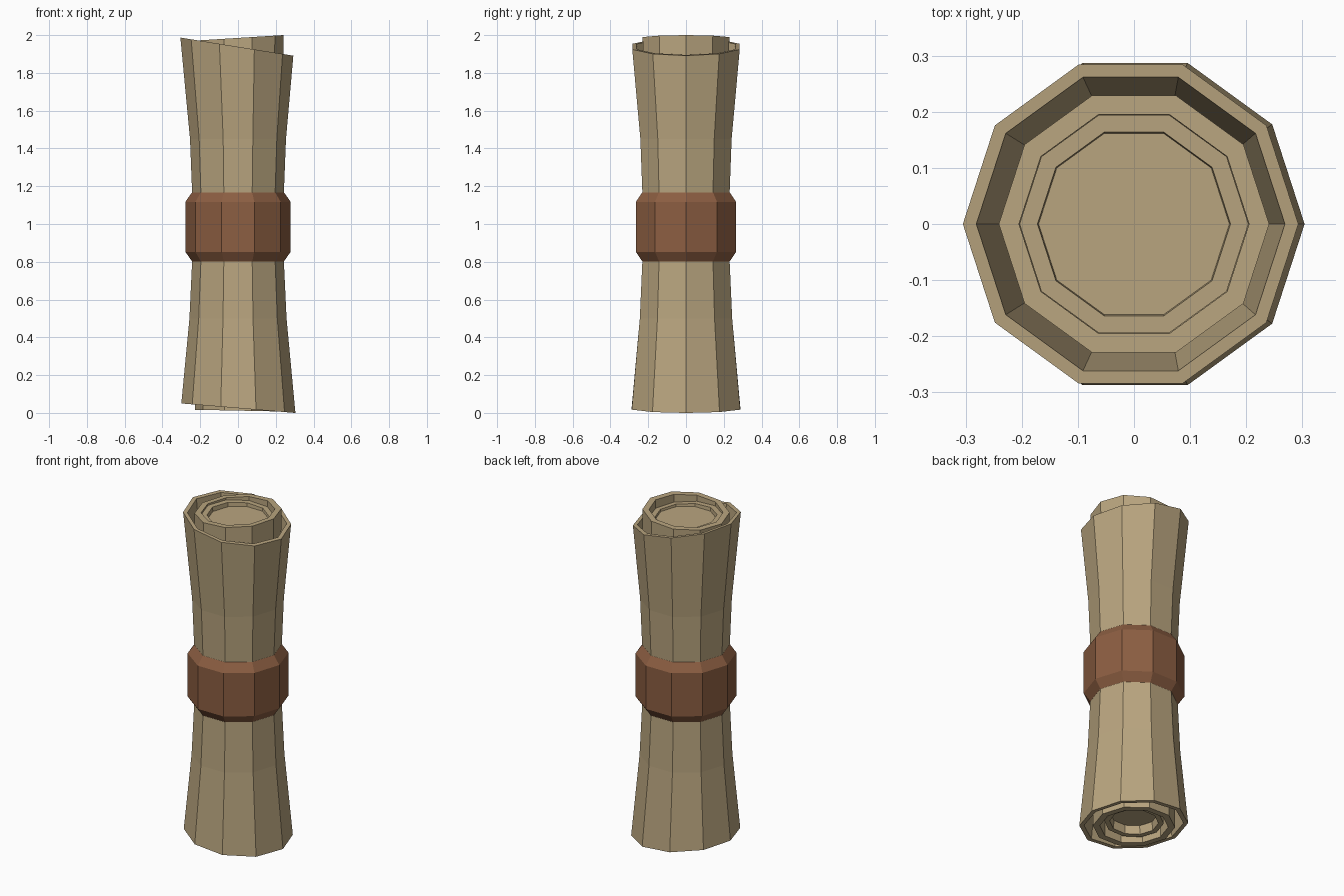
import bpy, bmesh, math

if "Cube" in bpy.data.objects:
    bpy.data.objects.remove(bpy.data.objects["Cube"])

SIDES = 10


def material(name, rgb):
    m = bpy.data.materials.new(name)
    m.diffuse_color = (*rgb, 1.0)
    m.use_nodes = True
    m.node_tree.nodes["Principled BSDF"].inputs["Base Color"].default_value = m.diffuse_color
    return m


parchment = material("parchment", (0.485, 0.376, 0.212))
leather = material("brown_leather", (0.262, 0.112, 0.054))


def loft(name, rings, mat, closed=False):
    """Ten-sided loft; each ring is (radius, height, tilt along x, x shift)."""
    bm = bmesh.new()
    loops = []
    for r, z, tilt, cx in rings:
        loop = []
        for i in range(SIDES):
            a = math.tau * i / SIDES
            x, y = cx + r * math.cos(a), r * math.sin(a)
            loop.append(bm.verts.new((x, y, z + tilt * x)))
        loops.append(loop)
    pairs = list(zip(loops, loops[1:]))
    if closed:
        pairs.append((loops[-1], loops[0]))
    for a, b in pairs:
        for i in range(SIDES):
            j = (i + 1) % SIDES
            bm.faces.new((a[i], a[j], b[j], b[i]))
    if not closed:
        bm.faces.new(loops[0])
        bm.faces.new(loops[-1])
    bmesh.ops.recalc_face_normals(bm, faces=bm.faces)
    me = bpy.data.meshes.new(name)
    bm.to_mesh(me)
    bm.free()
    me.materials.append(mat)
    ob = bpy.data.objects.new(name, me)
    bpy.context.collection.objects.link(ob)
    return ob


# Outer sheet: flared tube with slanted ends
loft("outer_sheet", [
    (0.302, 0.025, -0.083, 0.002), (0.257, 0.50, 0, 0), (0.243, 0.80, 0, 0),
    (0.243, 1.17, 0, 0), (0.254, 1.45, 0, 0), (0.299, 1.938, -0.16, -0.006),
    (0.275, 1.938, -0.16, -0.006), (0.230, 1.45, 0, 0), (0.219, 1.17, 0, 0),
    (0.219, 0.80, 0, 0), (0.232, 0.50, 0, 0), (0.276, 0.025, -0.083, 0.002),
], parchment, closed=True)

# Middle roll: stands slightly proud of the sheet at the top
loft("middle_roll", [
    (0.228, 0.012, -0.02, 0), (0.228, 0.50, 0, 0), (0.235, 1.45, 0, 0),
    (0.241, 1.985, 0.0625, 0), (0.205, 1.985, 0.0625, 0), (0.203, 1.45, 0, 0),
    (0.19, 0.50, 0, 0), (0.19, 0.012, -0.02, 0),
], parchment, closed=True)

# Inner roll: recessed rim with a shallow dished end
loft("inner_roll", [
    (0.130, 0.09, 0, 0), (0.135, 0.04, 0.02, 0), (0.165, 0.04, 0.02, 0),
    (0.165, 0.50, 0, 0), (0.200, 1.45, 0, 0), (0.204, 1.955, -0.04, 0),
    (0.172, 1.955, -0.04, 0), (0.170, 1.935, 0, 0),
], parchment)

# Tie band with bevelled edges
loft("tie_band", [
    (0.238, 0.795, 0, 0), (0.279, 0.853, 0, 0), (0.279, 1.117, 0, 0),
    (0.238, 1.175, 0, 0),
], leather)
